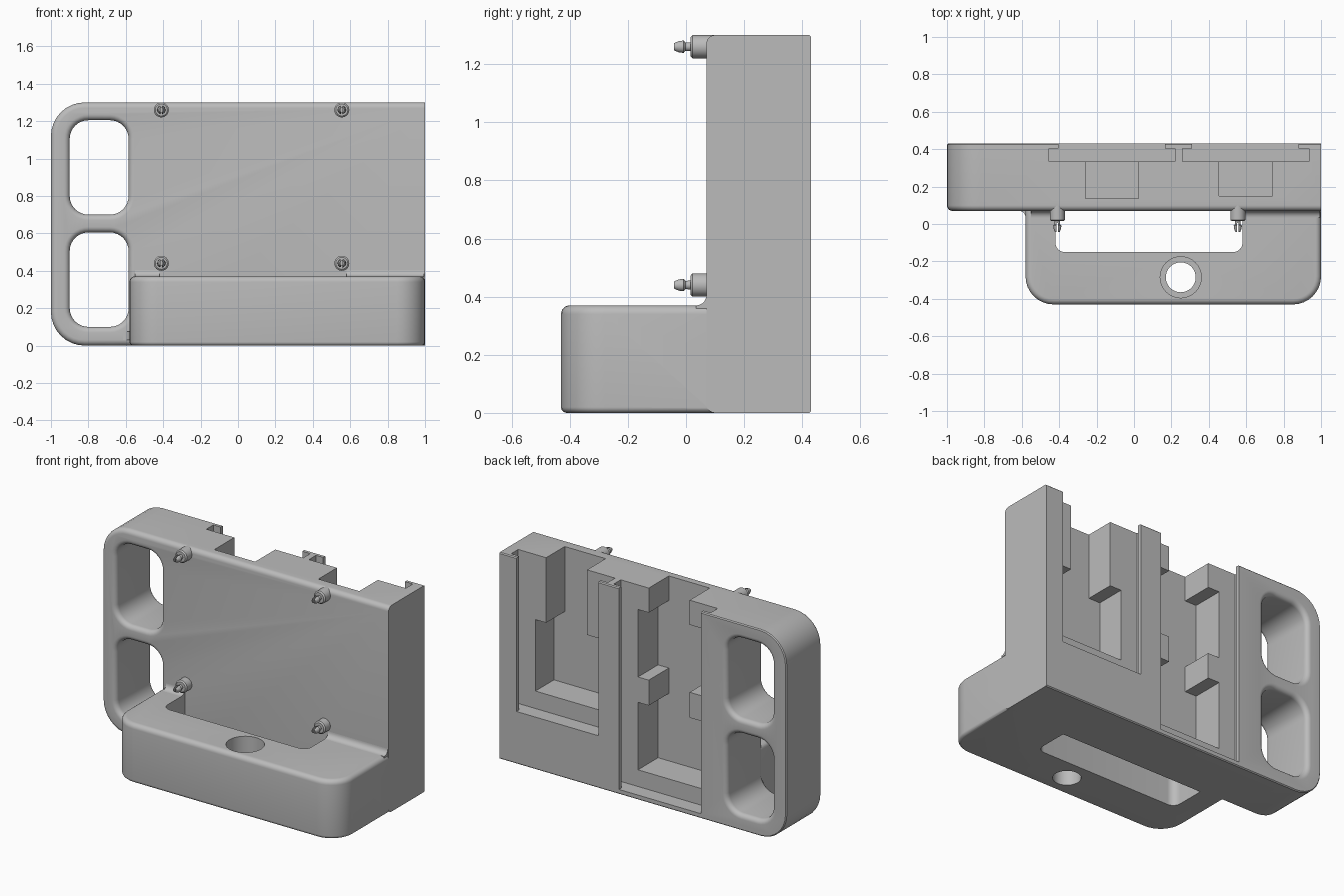
import bpy, bmesh, math

if "Cube" in bpy.data.objects:
    bpy.data.objects.remove(bpy.data.objects["Cube"])

grey = bpy.data.materials.new("plain_grey")
grey.use_nodes = True
colour = (0.5, 0.5, 0.5, 1)
grey.diffuse_color = colour
grey.node_tree.nodes["Principled BSDF"].inputs["Base Color"].default_value = colour


def finish(name, bm):
    bmesh.ops.remove_doubles(bm, verts=bm.verts, dist=1e-5)
    bmesh.ops.recalc_face_normals(bm, faces=bm.faces)
    mesh = bpy.data.meshes.new(name)
    bm.to_mesh(mesh)
    bm.free()
    mesh.materials.append(grey)
    obj = bpy.data.objects.new(name, mesh)
    bpy.context.collection.objects.link(obj)
    return obj


def outline(a0, a1, b0, b1, radii, inset, keep_right):
    """Rounded rectangle, corners from lower left anticlockwise."""
    a0, b0, b1 = a0 + inset, b0 + inset, b1 - inset
    a1 -= 0 if keep_right else inset
    corners = [(a0, b0, 1, 1), (a1, b0, -1, 1), (a1, b1, -1, -1), (a0, b1, 1, -1)]
    points = []
    for i, (a, b, sa, sb) in enumerate(corners):
        if radii[i] == 0:
            points.append((a, b))
            continue
        r = max(radii[i] - inset, 0.001)
        for k in range(9):
            t = math.pi + (i + k / 8) * math.pi / 2
            points.append((a + sa * r + r * math.cos(t), b + sb * r + r * math.sin(t)))
    return points


def loft(name, rect, radii, rings, axis, keep_right=False):
    """Stack outlines, given as (depth, inset), along y or z."""
    bm = bmesh.new()
    loops = []
    for d, inset in rings:
        pts = outline(*rect, radii, inset, keep_right)
        loops.append([bm.verts.new((a, b, d) if axis == "z" else (a, d, b)) for a, b in pts])
    n = len(loops[0])
    for low, high in zip(loops, loops[1:]):
        for i in range(n):
            j = (i + 1) % n
            bm.faces.new((low[i], low[j], high[j], high[i]))
    bm.faces.new(loops[0])
    bm.faces.new(loops[-1])
    return finish(name, bm)


def box(x0, x1, y0, y1, z0, z1):
    return loft("cutter", (x0, x1, y0, y1), [0] * 4, [(z0, 0), (z1, 0)], "z")


def disc(name, x, b, r, rings, axis):
    return loft(name, (x - r, x + r, b - r, b + r), [r] * 4, rings, axis)


def round_over(start, direction, r, sign=1):
    """Quarter-round edge: inset r at start, falling to nothing."""
    steps = [k * math.pi / 12 for k in range(7)]
    return [(start + direction * r * (1 - math.cos(t)), sign * r * (1 - math.sin(t))) for t in steps]


def combine(target, other, operation="DIFFERENCE"):
    mod = target.modifiers.new("combine", "BOOLEAN")
    mod.object, mod.operation, mod.solver = other, operation, "EXACT"
    bpy.context.view_layer.objects.active = target
    bpy.ops.object.modifier_apply(modifier=mod.name)
    bpy.data.objects.remove(other)


def smooth(obj):
    bpy.ops.object.select_all(action="DESELECT")
    obj.select_set(True)
    bpy.context.view_layer.objects.active = obj
    bpy.ops.object.shade_smooth_by_angle(angle=math.radians(32))


FRONT, BACK, EDGE = 0.07, 0.43, 0.03

# Upright plate with rounded handle end
body = loft("holder_body", (-1, 1, 0, 1.3), [0.18, 0, 0, 0.18],
            round_over(FRONT, 1, EDGE) + [(BACK - 0.006, 0), (BACK, 0.006)], "y", True)

# Two handle openings with softened rims
for z in (0.1, 0.7):
    rim = [(FRONT - 0.05, -EDGE)] + round_over(FRONT, 1, EDGE, -1)
    rim += round_over(BACK, -1, EDGE, -1)[::-1] + [(BACK + 0.05, -EDGE)]
    combine(body, loft("cutter", (-0.9, -0.585, z, z + 0.505), [0.1] * 4, rim, "y"))

# Foot with open slot and stepped round hole
foot = loft("foot", (-0.58, 1, -0.43, 0.3), [0.15, 0.15, 0, 0],
            round_over(0, 1, 0.02) + round_over(0.37, -1, EDGE)[::-1], "z")
combine(foot, loft("cutter", (-0.42, 0.58, -0.15, FRONT + 0.005), [0.05, 0.05, 0, 0],
                   [(-0.1, 0), (0.5, 0)], "z"))
combine(foot, disc("cutter", 0.25, -0.285, 0.11,
                   [(-0.1, 0.03), (0.12, 0.03), (0.12, 0), (0.5, 0)], "z"))
combine(body, foot, "UNION")

# Two rear trays with retaining lips and deep pockets, open at the top
TOP = 1.35
trays = [
    (-0.455, 0.03, 0.135, [(0.135, 0.56), (0.72, 1.145)]),
    (0.26, 0.33, 0.15, [(0.44, 0.89)]),
]
for x, floor, deep, wide_spans in trays:
    combine(body, box(x, x + 0.675, 0.335, 0.405, floor, TOP))
    combine(body, box(x + 0.05, x + 0.62, 0.4, 0.5, floor, TOP))
    combine(body, box(x + 0.195, x + 0.48, deep, 0.34, floor + 0.2, TOP))
    for z0, z1 in wide_spans:
        combine(body, box(x + 0.115, x + 0.555, deep, 0.34, z0, z1))
smooth(body)


# Concave fillets where the foot meets the plate
def cove(name, place, start, end, r=0.035):
    profile = [(-0.01, -0.01), (r, -0.01), (r, 0)]
    for k in range(1, 8):
        t = k * math.pi / 16
        profile.append((r - r * math.sin(t), r - r * math.cos(t)))
    profile += [(0, r), (-0.01, r)]
    bm = bmesh.new()
    ends = [[bm.verts.new(place(p, q, d)) for p, q in profile] for d in (start, end)]
    for i in range(len(profile)):
        j = (i + 1) % len(profile)
        bm.faces.new((ends[0][i], ends[0][j], ends[1][j], ends[1][i]))
    for loop in ends:
        bm.faces.new(loop)
    smooth(finish(name, bm))


def along_x(p, q, d):
    return (d, FRONT - p, 0.37 + q)


def along_z(p, q, d):
    return (-0.58 - p, FRONT - q, d)


cove("fillet_right", along_x, -0.55, -0.42)
cove("fillet_left", along_x, 0.58, 0.995)
cove("fillet_side", along_z, 0.03, 0.075)

# Split snap pegs on stand-offs
for x in (-0.41, 0.555):
    for z in (0.44, 1.26):
        peg = disc("snap_peg", x, z, 0.04,
                   [(0.1, 0), (0.022, 0), (0.015, 0.008), (0.015, 0.025), (-0.002, 0.025),
                    (-0.008, 0.018), (-0.025, 0.02), (-0.042, 0.027)], "y")
        combine(peg, box(x - 0.005, x + 0.005, -0.1, 0.005, z - 0.1, z + 0.1))
        smooth(peg)
